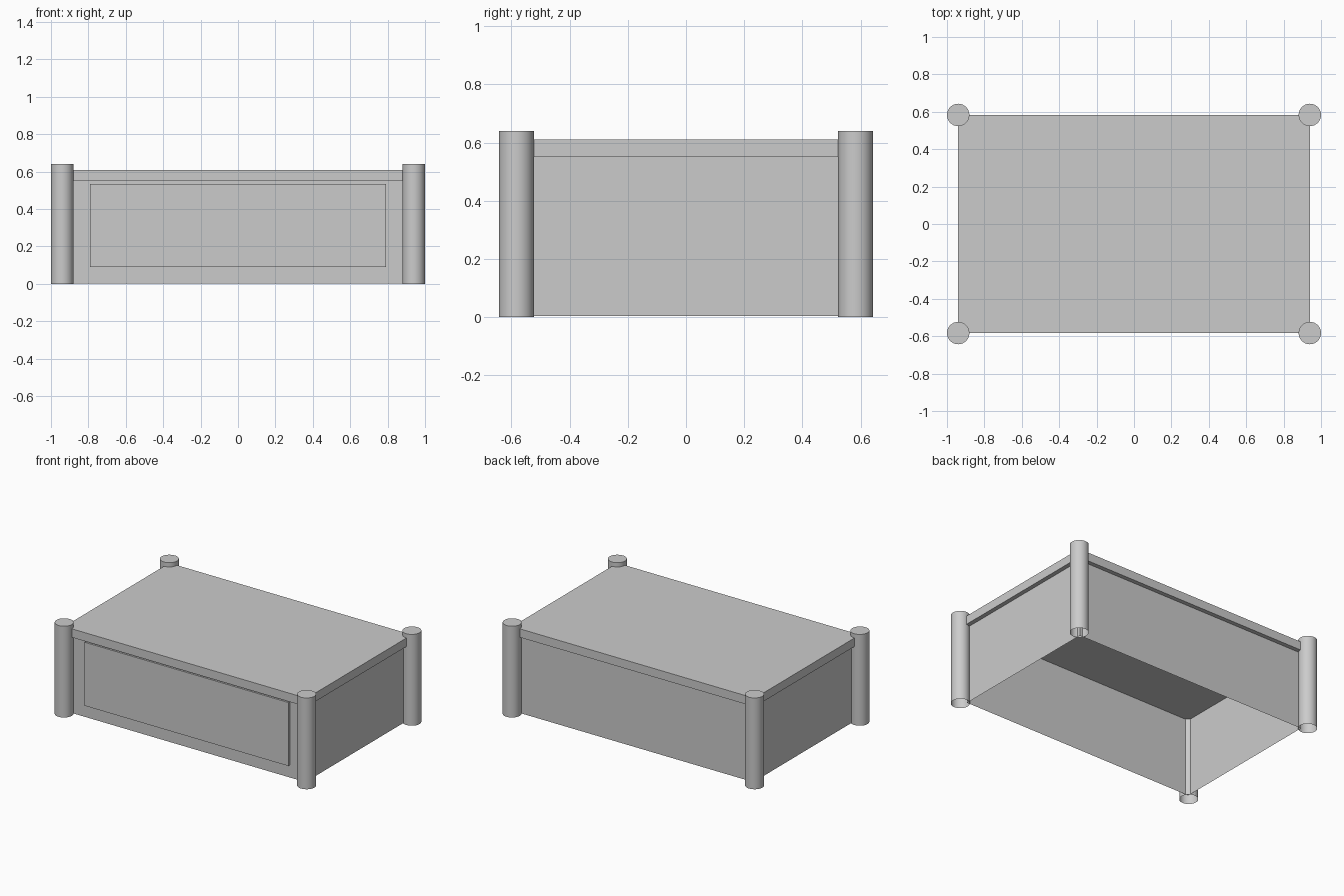
import bpy, bmesh
from mathutils import Matrix

if "Cube" in bpy.data.objects:
    bpy.data.objects.remove(bpy.data.objects["Cube"])

grey = bpy.data.materials.new("plain_grey")
grey.diffuse_color = (0.6, 0.6, 0.6, 1)
grey.use_nodes = True
grey.node_tree.nodes["Principled BSDF"].inputs["Base Color"].default_value = grey.diffuse_color


def make_object(name, bm):
    mesh = bpy.data.meshes.new(name)
    bm.normal_update()
    bm.to_mesh(mesh)
    bm.free()
    mesh.materials.append(grey)
    obj = bpy.data.objects.new(name, mesh)
    bpy.context.collection.objects.link(obj)
    return obj


def box(name, low, high, open_ends=False):
    """Box between two corners; open_ends drops the top and bottom faces."""
    bm = bmesh.new()
    size = [h - l for l, h in zip(low, high)]
    centre = [(h + l) / 2 for l, h in zip(low, high)]
    bmesh.ops.create_cube(bm, size=1, matrix=Matrix.Translation(centre) @ Matrix.Diagonal((*size, 1)))
    if open_ends:
        bm.normal_update()
        ends = [f for f in bm.faces if abs(f.normal.z) > 0.5]
        bmesh.ops.delete(bm, geom=ends, context='FACES_ONLY')
    return make_object(name, bm)


def post(name, x, y, radius=0.06, height=0.64):
    """Round post, capped on top and open underneath."""
    bm = bmesh.new()
    bmesh.ops.create_cone(bm, cap_ends=True, segments=32, radius1=radius, radius2=radius,
                          depth=height, matrix=Matrix.Translation((x, y, height / 2)))
    bm.normal_update()
    bottom = [f for f in bm.faces if f.normal.z < -0.5]
    bmesh.ops.delete(bm, geom=bottom, context='FACES_ONLY')
    for f in bm.faces:
        f.smooth = abs(f.normal.z) < 0.5
    for e in bm.edges:
        e.smooth = not any(abs(f.normal.z) > 0.5 for f in e.link_faces)
    return make_object(name, bm)


PX, PY = 0.94, 0.583          # post centres and slab half size
BX, BY = PX - 0.03, PY - 0.03  # wall half size

# Table top
box("table_top", (-PX, -PY, 0.55), (PX, PY, 0.61))

# Thin side walls, open underneath
box("side_walls", (-BX, -BY, 0.003), (BX, BY, 0.55), open_ends=True)

# Raised panel on the front
box("front_panel", (-0.79, -BY - 0.017, 0.09), (0.79, -BY, 0.535))

# Corner posts
for side, sx in (("left", -1), ("right", 1)):
    for end, sy in (("front", -1), ("back", 1)):
        post(f"{end}_{side}_post", sx * PX, sy * PY)
